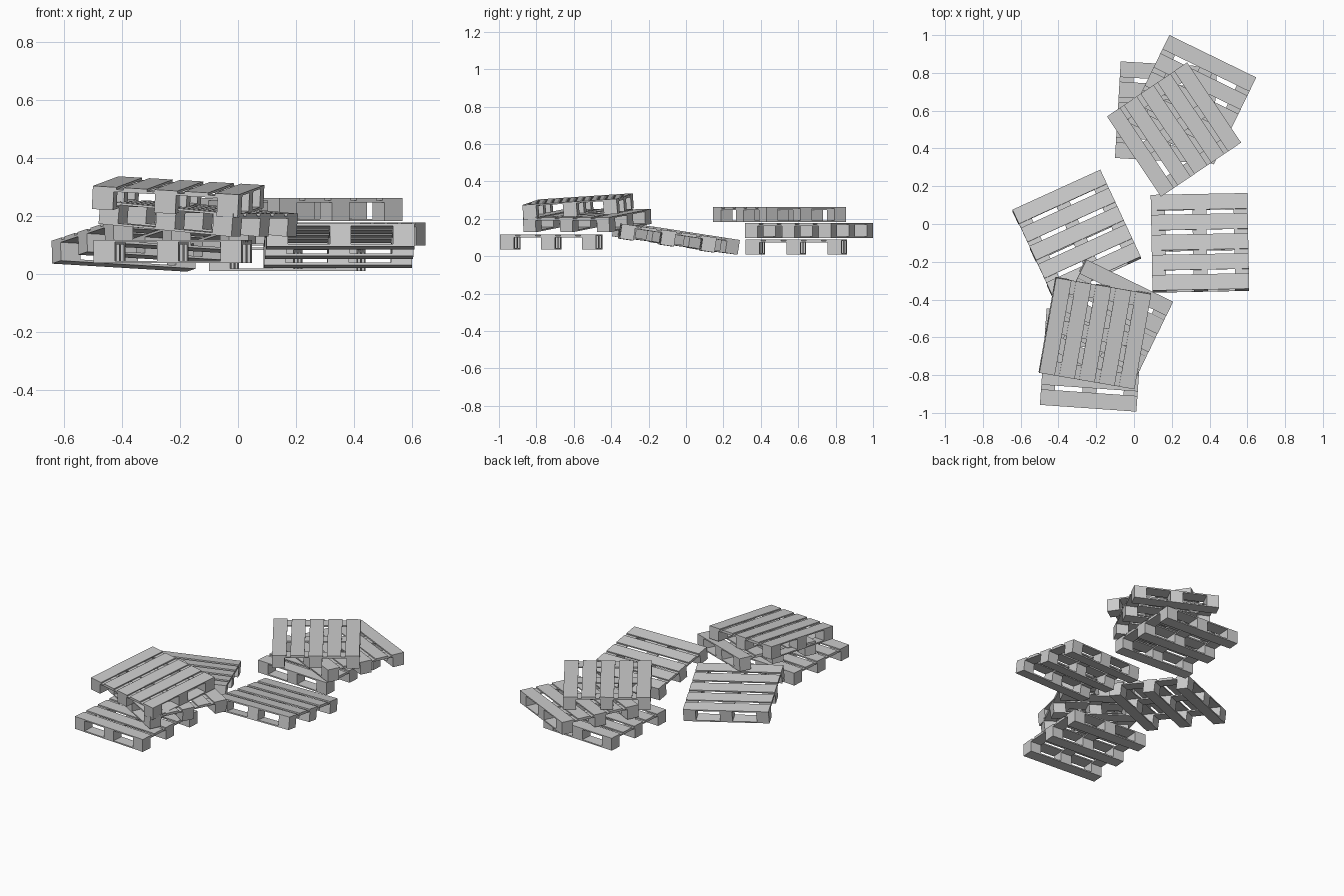
import bpy
import bmesh
from math import radians
from mathutils import Matrix, Vector

cube = bpy.data.objects.get("Cube")
if cube:
    bpy.data.objects.remove(cube, do_unlink=True)

# One bare grey for all the timber
grey = bpy.data.materials.new("timber_grey")
grey.use_nodes = True
colour = (0.6, 0.6, 0.6, 1)
grey.diffuse_color = colour
grey.node_tree.nodes["Principled BSDF"].inputs["Base Color"].default_value = colour

SIZE = 0.512      # square footprint
HEIGHT = 0.08
BOARD = 0.083     # deck board width
BLOCK = 0.074     # block, stringer and skid width
THICK = 0.008     # plank thickness


def add_box(bm, centre, size):
    matrix = Matrix.Translation(centre) @ Matrix.Diagonal(Vector(size).to_4d())
    bmesh.ops.create_cube(bm, size=1, matrix=matrix)


def spread(count, width):
    """Evenly spaced centres reaching both edges of the pallet."""
    span = SIZE - width
    return [span * (i / (count - 1) - 0.5) for i in range(count)]


def pallet_mesh():
    """Pallet with its origin at the centre of the deck."""
    bm = bmesh.new()
    # Deck boards
    for y in spread(5, BOARD):
        add_box(bm, (0, y, -THICK / 2), (SIZE, BOARD, THICK))
    # Stringers across the boards
    for x in spread(3, BLOCK):
        add_box(bm, (x, 0, -THICK * 1.5), (BLOCK, SIZE, THICK))
    # Skids and the blocks standing on them
    block_height = HEIGHT - 3 * THICK
    for y in spread(3, BLOCK):
        add_box(bm, (0, y, THICK / 2 - HEIGHT), (SIZE, BLOCK, THICK))
        for x in spread(3, BLOCK):
            add_box(bm, (x, y, -2 * THICK - block_height / 2),
                    (BLOCK, BLOCK, block_height))
    mesh = bpy.data.meshes.new("pallet")
    bm.to_mesh(mesh)
    bm.free()
    mesh.materials.append(grey)
    return mesh


# Name, deck centre, then tilt about x, tilt about y and turn in degrees
placements = [
    ("back_stack_bottom_pallet", (0.17, 0.59, 0.09), (0, 0, -3.4)),
    ("back_stack_middle_pallet", (0.305, 0.658, 0.177), (0, 0, -26)),
    ("back_stack_top_pallet", (0.212, 0.5, 0.262), (0, 0, -56)),
    ("right_leaning_pallet", (-0.304, -0.048, 0.136), (-8, 3.1, 24.5)),
    ("left_leaning_pallet", (0.349, -0.094, 0.136), (-8.4, 0, 1.1)),
    ("front_stack_bottom_pallet", (-0.225, -0.72, 0.117), (0, 0, -4)),
    ("front_stack_middle_pallet", (-0.134, -0.53, 0.23), (0, 5, -26)),
    ("front_stack_top_pallet", (-0.205, -0.58, 0.305), (3.4, -3.7, 80)),
]

mesh = pallet_mesh()
for name, centre, turn in placements:
    pallet = bpy.data.objects.new(name, mesh)
    pallet.location = centre
    pallet.rotation_euler = [radians(a) for a in turn]
    bpy.context.scene.collection.objects.link(pallet)
